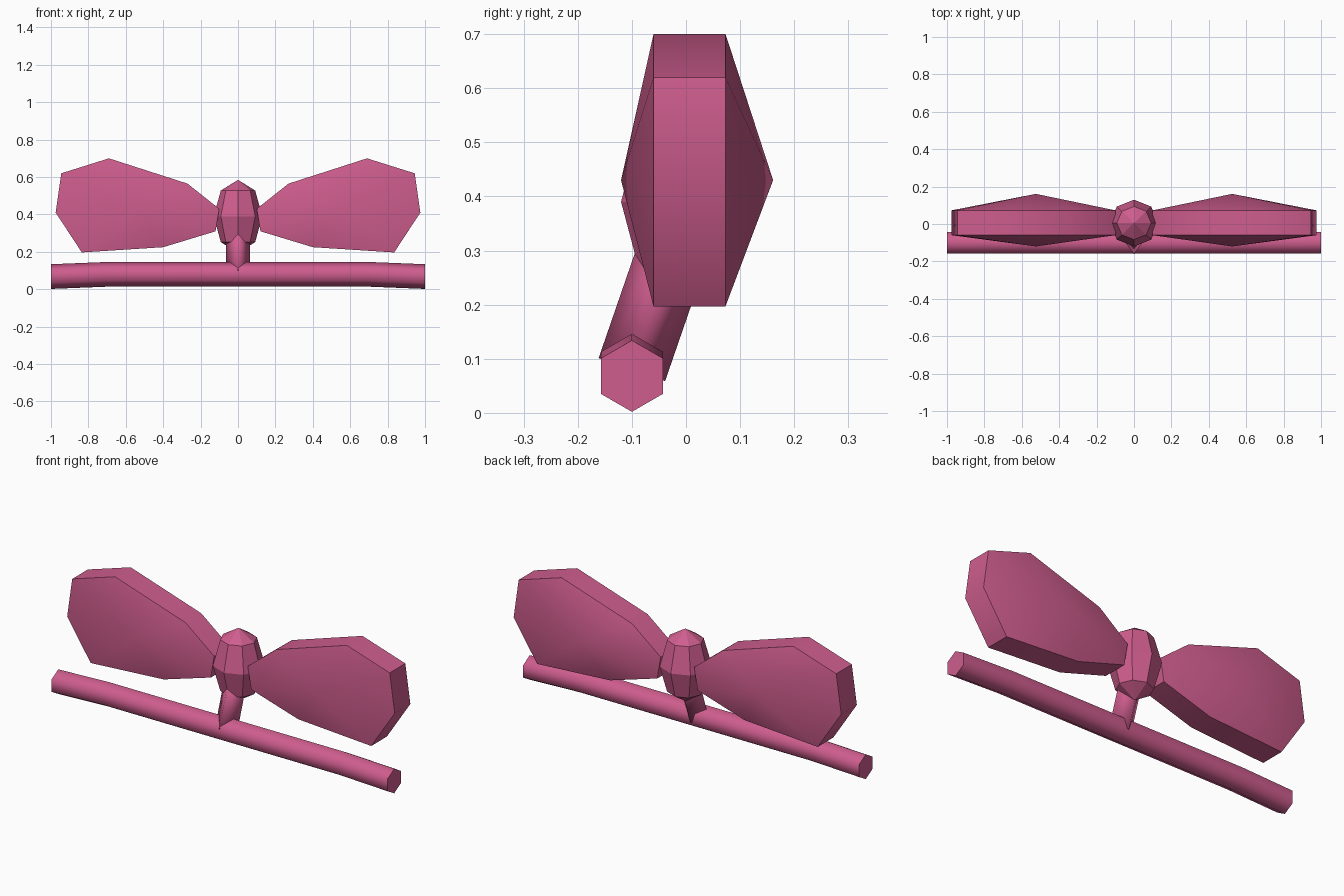
import bpy, bmesh, math
from mathutils import Vector

if "Cube" in bpy.data.objects:
    bpy.data.objects.remove(bpy.data.objects["Cube"])

pink = bpy.data.materials.new("pink")
pink.diffuse_color = (0.62, 0.11, 0.27, 1)
pink.use_nodes = True
pink.node_tree.nodes["Principled BSDF"].inputs["Base Color"].default_value = pink.diffuse_color


def finish(bm, name, smooth_angle=None):
    bmesh.ops.recalc_face_normals(bm, faces=bm.faces)
    me = bpy.data.meshes.new(name)
    bm.to_mesh(me)
    bm.free()
    ob = bpy.data.objects.new(name, me)
    bpy.context.collection.objects.link(ob)
    me.materials.append(pink)
    if smooth_angle:
        bpy.ops.object.select_all(action='DESELECT')
        ob.select_set(True)
        bpy.context.view_layer.objects.active = ob
        bpy.ops.object.shade_smooth_by_angle(angle=math.radians(smooth_angle))
    return ob


def loft(rings, bm):
    # joins consecutive rings of points and caps both ends
    vs = [[bm.verts.new(p) for p in r] for r in rings]
    n = len(vs[0])
    for a, b in zip(vs, vs[1:]):
        for i in range(n):
            j = (i + 1) % n
            bm.faces.new((a[i], a[j], b[j], b[i]))
    return bm.faces.new(vs[0]), bm.faces.new(vs[-1])


def circle(c, u, v, r, n):
    return [Vector(c) + r * (math.cos(2 * math.pi * i / n) * Vector(u)
                             + math.sin(2 * math.pi * i / n) * Vector(v)) for i in range(n)]


# Band: six-sided bar drooping slightly at its ends
bm = bmesh.new()
path = [(-1, 0.068), (-0.7, 0.08), (0.7, 0.08), (1, 0.068)]
loft([circle((x, -0.1, z), (0, 0, 1), (0, 1, 0), 0.066, 6) for x, z in path], bm)
finish(bm, "band", 65)

# Stem: slanted four-sided post joining band and knot
bm = bmesh.new()
axis = Vector((0, 0.326, 0.945)).normalized()
front = Vector((0, -axis.z, axis.y))
base = Vector((0, -0.1, 0.08))
loft([circle(base + axis * t, front, (1, 0, 0), 0.065, 4) for t in (0, 0.3)], bm)
finish(bm, "stem", 95)

# Knot: faceted eight-sided ball, taller than wide
bm = bmesh.new()
bmesh.ops.create_uvsphere(bm, u_segments=8, v_segments=4, radius=1)
for v in bm.verts:
    v.co = (v.co.x * 0.13, v.co.y * 0.125 + 0.005, v.co.z * 0.195 + 0.39)
finish(bm, "knot")

# Bow loops: outline given thickness, each face raised to a central peak
outline = [(0.10, 0.43), (0.27, 0.565), (0.69, 0.70), (0.945, 0.62),
           (0.975, 0.41), (0.835, 0.197), (0.40, 0.225), (0.12, 0.31)]
for side, name in ((1, "right_bow_loop"), (-1, "left_bow_loop")):
    bm = bmesh.new()
    caps = loft([[(side * x, y, z) for x, z in outline] for y in (-0.06, 0.073)], bm)
    for cap, y in zip(caps, (-0.12, 0.161)):
        tip = bmesh.ops.poke(bm, faces=[cap])["verts"][0]
        tip.co = (side * 0.525, y, 0.43)
    finish(bm, name, 50)
